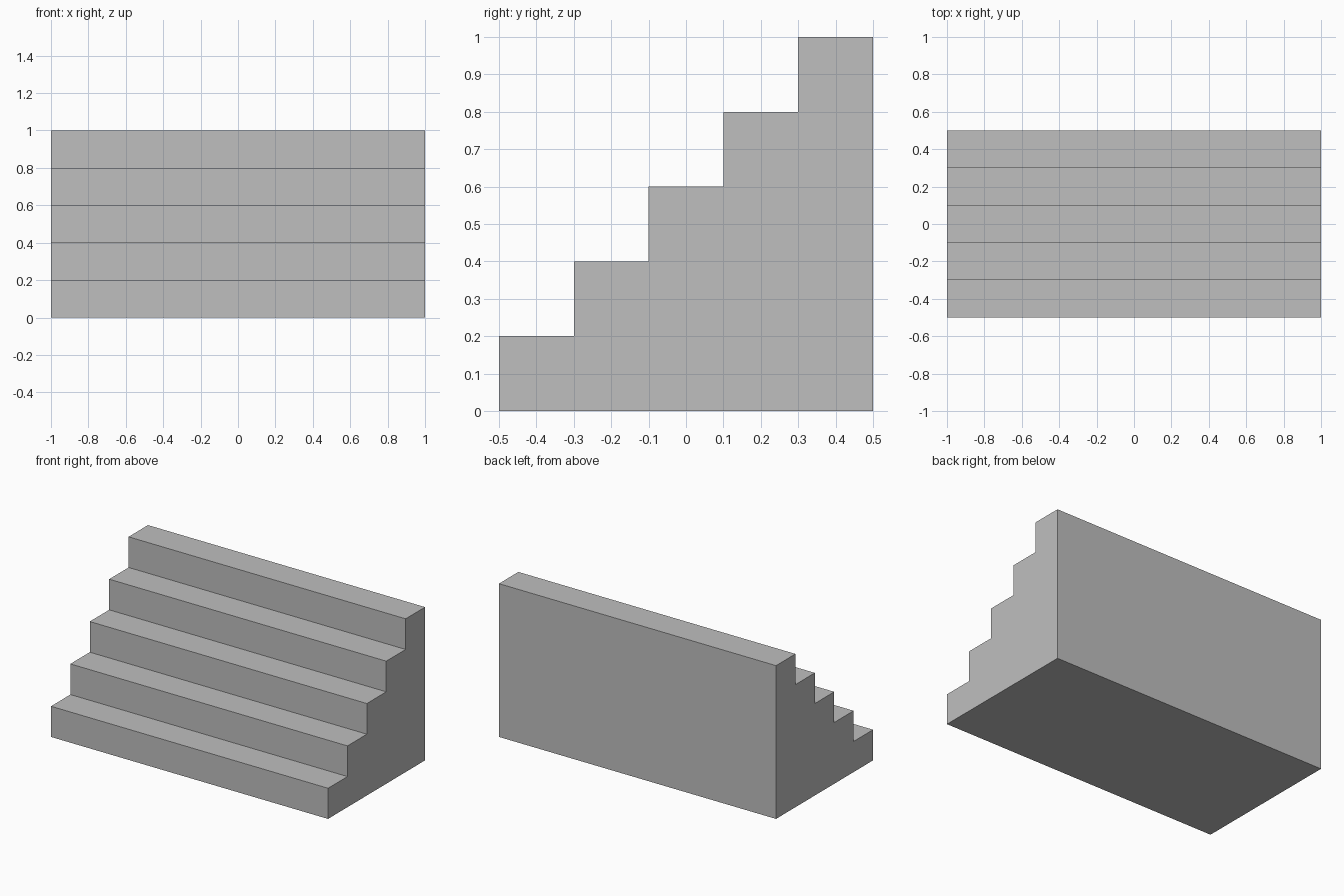
import bpy
import bmesh

cube = bpy.data.objects.get("Cube")
if cube:
    bpy.data.objects.remove(cube, do_unlink=True)

STEPS = 5
WIDTH, DEPTH, HEIGHT = 2.0, 1.0, 1.0
RUN, RISE = DEPTH / STEPS, HEIGHT / STEPS

# Plain grey material
grey = bpy.data.materials.new("light_grey")
grey.use_nodes = True
colour = (0.52, 0.52, 0.52, 1)
grey.diffuse_color = colour
grey.node_tree.nodes["Principled BSDF"].inputs["Base Color"].default_value = colour

# Stepped side profile: riser then tread for each step, closed at the back
profile = [(-DEPTH / 2, 0)]
for i in range(STEPS):
    y, z = -DEPTH / 2 + i * RUN, (i + 1) * RISE
    profile += [(y, z), (y + RUN, z)]
profile.append((DEPTH / 2, 0))

# Solid staircase: profile extruded across the width
bm = bmesh.new()
side = bm.faces.new([bm.verts.new((-WIDTH / 2, y, z)) for y, z in profile])
extruded = bmesh.ops.extrude_face_region(bm, geom=[side], use_keep_orig=True)
moved = [v for v in extruded["geom"] if isinstance(v, bmesh.types.BMVert)]
bmesh.ops.translate(bm, verts=moved, vec=(WIDTH, 0, 0))
bmesh.ops.recalc_face_normals(bm, faces=bm.faces)

mesh = bpy.data.meshes.new("staircase")
bm.to_mesh(mesh)
bm.free()
mesh.materials.append(grey)
staircase = bpy.data.objects.new("staircase", mesh)
bpy.context.collection.objects.link(staircase)
